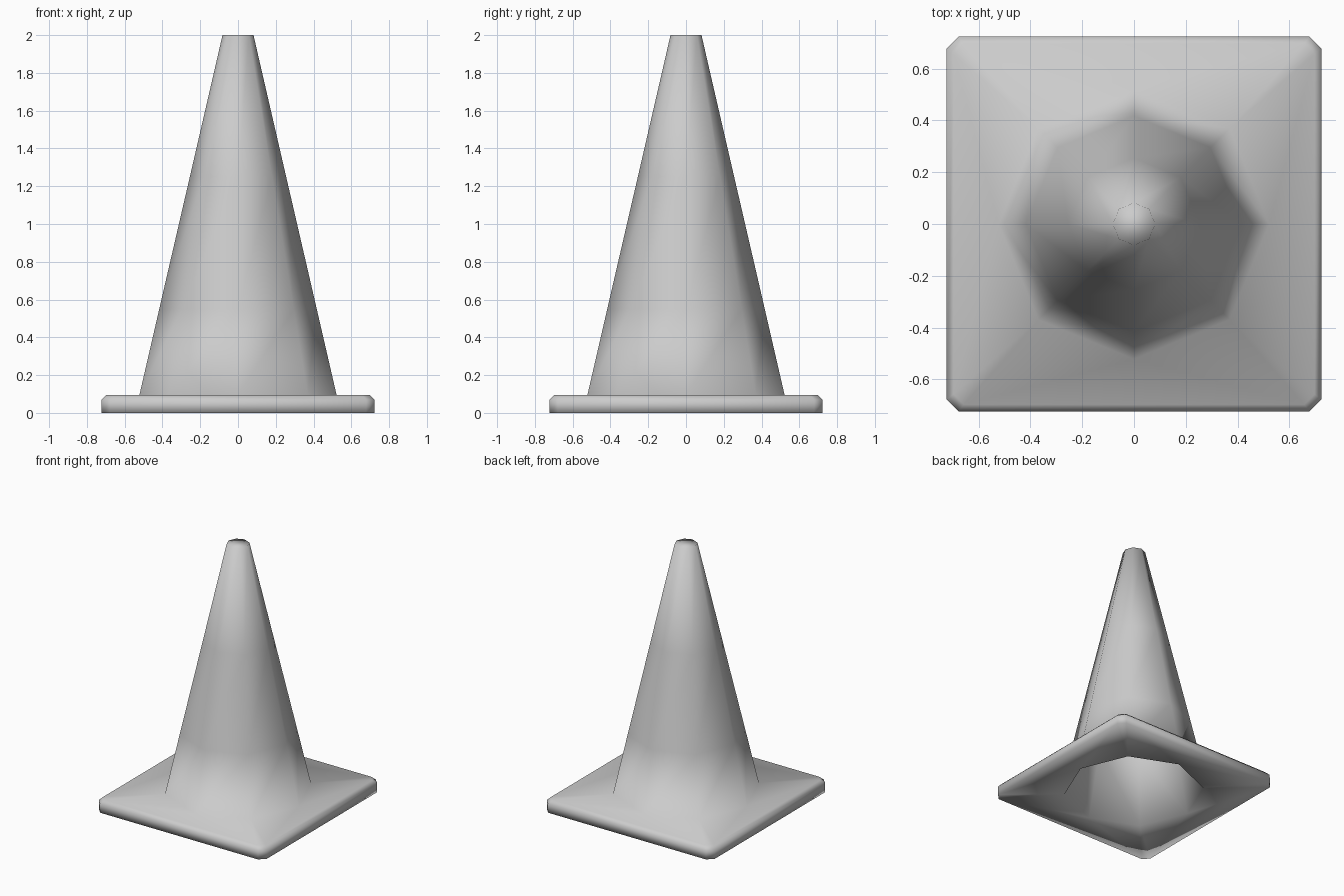
import bpy, bmesh, math

cube = bpy.data.objects.get("Cube")
if cube:
    bpy.data.objects.remove(cube, do_unlink=True)

# Single plain grey material
grey = bpy.data.materials.new("plain_grey")
grey.use_nodes = True
colour = (0.6, 0.6, 0.6, 1)
grey.diffuse_color = colour
grey.node_tree.nodes["Principled BSDF"].inputs["Base Color"].default_value = colour

bm = bmesh.new()


def round_ring(radius, z):
    """Eight-sided ring of the cone."""
    return [bm.verts.new((radius * math.cos(i * math.pi / 4),
                          radius * math.sin(i * math.pi / 4), z)) for i in range(8)]


def square_ring(half, cut, z):
    """Square ring with clipped corners, two vertices per corner."""
    ring = []
    for k in range(4):
        c, s = round(math.cos(k * math.pi / 2)), round(math.sin(k * math.pi / 2))
        for x, y in ((half, half - cut), (half - cut, half)):
            ring.append(bm.verts.new((c * x - s * y, s * x + c * y, z)))
    return ring


def bridge(rings):
    for a, b in zip(rings, rings[1:]):
        for i in range(8):
            j = (i + 1) % 8
            bm.faces.new((a[i], a[j], b[j], b[i]))


def fan(octagon, square):
    """Join the octagon to the clipped square."""
    for k in range(0, 8, 2):
        bm.faces.new((octagon[k + 1], square[k], square[k + 1]))
        bm.faces.new((octagon[k], square[k], octagon[k + 1]))
        bm.faces.new((octagon[k], square[k - 1], square[k]))
        bm.faces.new((octagon[k], octagon[k - 1], square[k - 1]))


# Outer cone with a closed tip
outer = [round_ring(r, z) for r, z in
         ((0.522, 0.095), (0.417, 0.55), (0.255, 1.25), (0.082, 2.0))]
bridge(outer)
bm.faces.new(outer[-1])

# Hollow inside of the cone
inner = [round_ring(r, z) for r, z in
         ((0.507, 0.0), (0.39, 0.52), (0.226, 1.23), (0.055, 1.97))]
bridge(inner)
bm.faces.new(inner[-1])

# Bevelled base plate with a flat underside
base = [square_ring(h, c, z) for h, c, z in
        ((0.697, 0.04, 0.095), (0.723, 0.045, 0.07), (0.723, 0.045, 0.0))]
bridge(base)
fan(outer[0], base[0])
fan(inner[0], base[-1])

bmesh.ops.recalc_face_normals(bm, faces=bm.faces)
for face in bm.faces:
    face.smooth = True

mesh = bpy.data.meshes.new("cone_with_base")
bm.to_mesh(mesh)
bm.free()
mesh.materials.append(grey)
cone = bpy.data.objects.new("cone_with_base", mesh)
bpy.context.collection.objects.link(cone)
